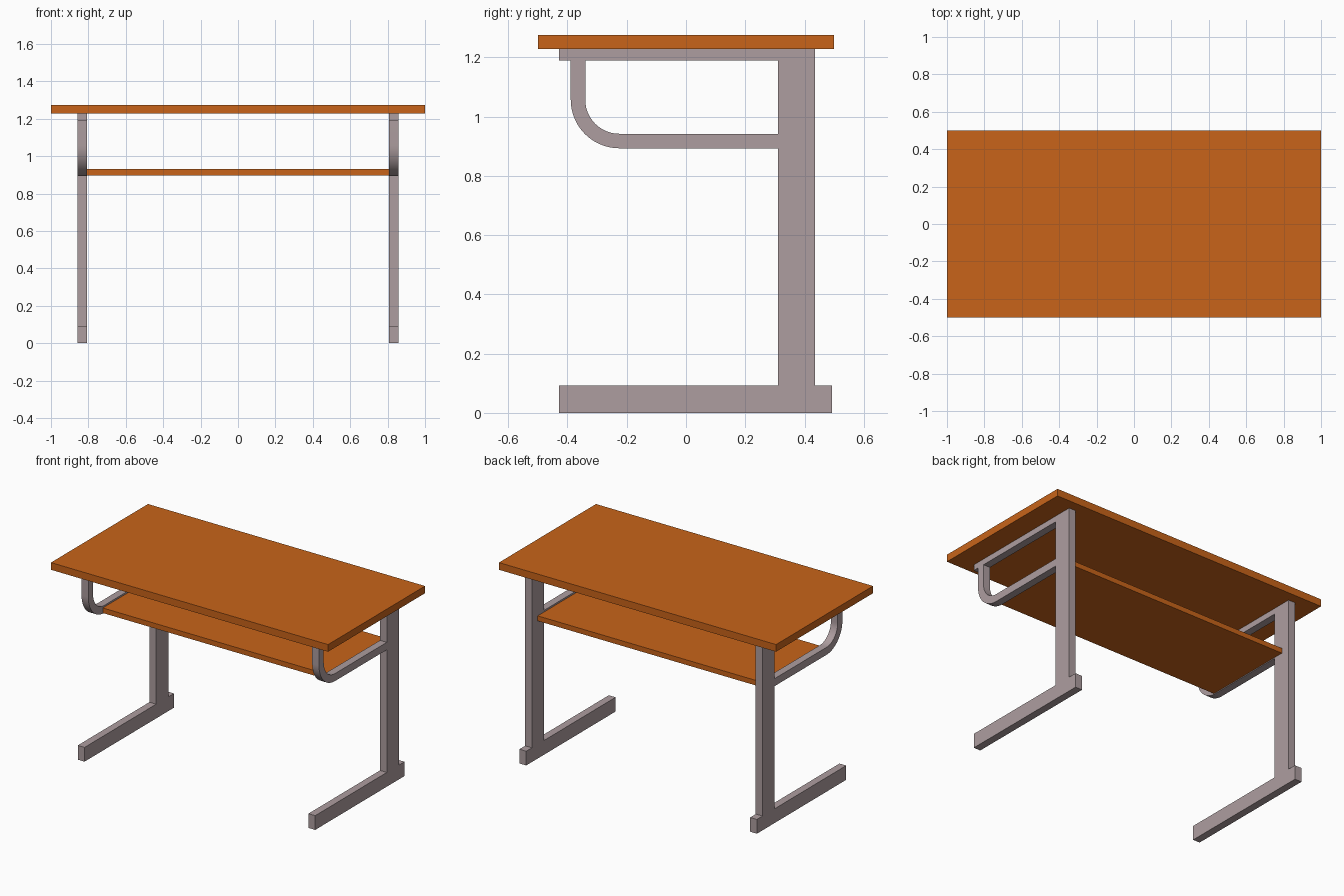
import bpy, bmesh, math

if "Cube" in bpy.data.objects:
    bpy.data.objects.remove(bpy.data.objects["Cube"])


def material(name, color):
    m = bpy.data.materials.new(name)
    m.diffuse_color = color
    m.use_nodes = True
    m.node_tree.nodes["Principled BSDF"].inputs["Base Color"].default_value = m.diffuse_color
    return m


wood = material("wood", (0.58, 0.127, 0.01, 1))
metal = material("metal", (0.42, 0.34, 0.35, 1))


def extrude_profile(name, points, x0, x1, mat):
    """Extrude a (y, z) outline along x from x0 to x1."""
    bm = bmesh.new()
    face = bm.faces.new([bm.verts.new((x0, y, z)) for y, z in points])
    out = bmesh.ops.extrude_face_region(bm, geom=[face])
    verts = [g for g in out["geom"] if isinstance(g, bmesh.types.BMVert)]
    bmesh.ops.translate(bm, verts=verts, vec=(x1 - x0, 0, 0))
    bmesh.ops.recalc_face_normals(bm, faces=bm.faces)
    mesh = bpy.data.meshes.new(name)
    bm.to_mesh(mesh)
    bm.free()
    mesh.materials.append(mat)
    obj = bpy.data.objects.new(name, mesh)
    bpy.context.collection.objects.link(obj)
    return obj


def rect(y0, y1, z0, z1):
    return [(y0, z0), (y1, z0), (y1, z1), (y0, z1)]


def arc(cy, cz, r, steps=14):
    """Quarter circle from the front (-y) round to the bottom (-z)."""
    angles = [math.pi + math.pi / 2 * i / steps for i in range(steps + 1)]
    return [(cy + r * math.cos(a), cz + r * math.sin(a)) for a in angles]


# Tabletop and book shelf
extrude_profile("tabletop", rect(-0.5, 0.5, 1.228, 1.275), -1, 1, wood)
extrude_profile("shelf", rect(-0.24, 0.375, 0.898, 0.931), -0.808, 0.808, wood)

# Side frame outline: foot, column and top rail in one piece
frame = [(-0.428, 0), (0.493, 0), (0.493, 0.093), (0.435, 0.093),
         (0.435, 1.228), (-0.428, 1.228), (-0.428, 1.19), (0.31, 1.19),
         (0.31, 0.093), (-0.428, 0.093)]

# Curved shelf support, from the rail round to the column
cy, cz, outer, inner = -0.225, 1.057, 0.164, 0.115
support = ([(cy - outer, 1.19)] + arc(cy, cz, outer)
           + [(0.31, cz - outer), (0.31, cz - inner)]
           + arc(cy, cz, inner)[::-1] + [(cy - inner, 1.19)])

for side, s in (("left", -1), ("right", 1)):
    x0, x1 = sorted((s * 0.808, s * 0.857))
    extrude_profile(side + "_leg_frame", frame, x0, x1, metal)
    hook = extrude_profile(side + "_shelf_support", support, x0, x1, metal)
    bpy.ops.object.select_all(action='DESELECT')
    hook.select_set(True)
    bpy.context.view_layer.objects.active = hook
    bpy.ops.object.shade_smooth_by_angle(angle=math.radians(30))
